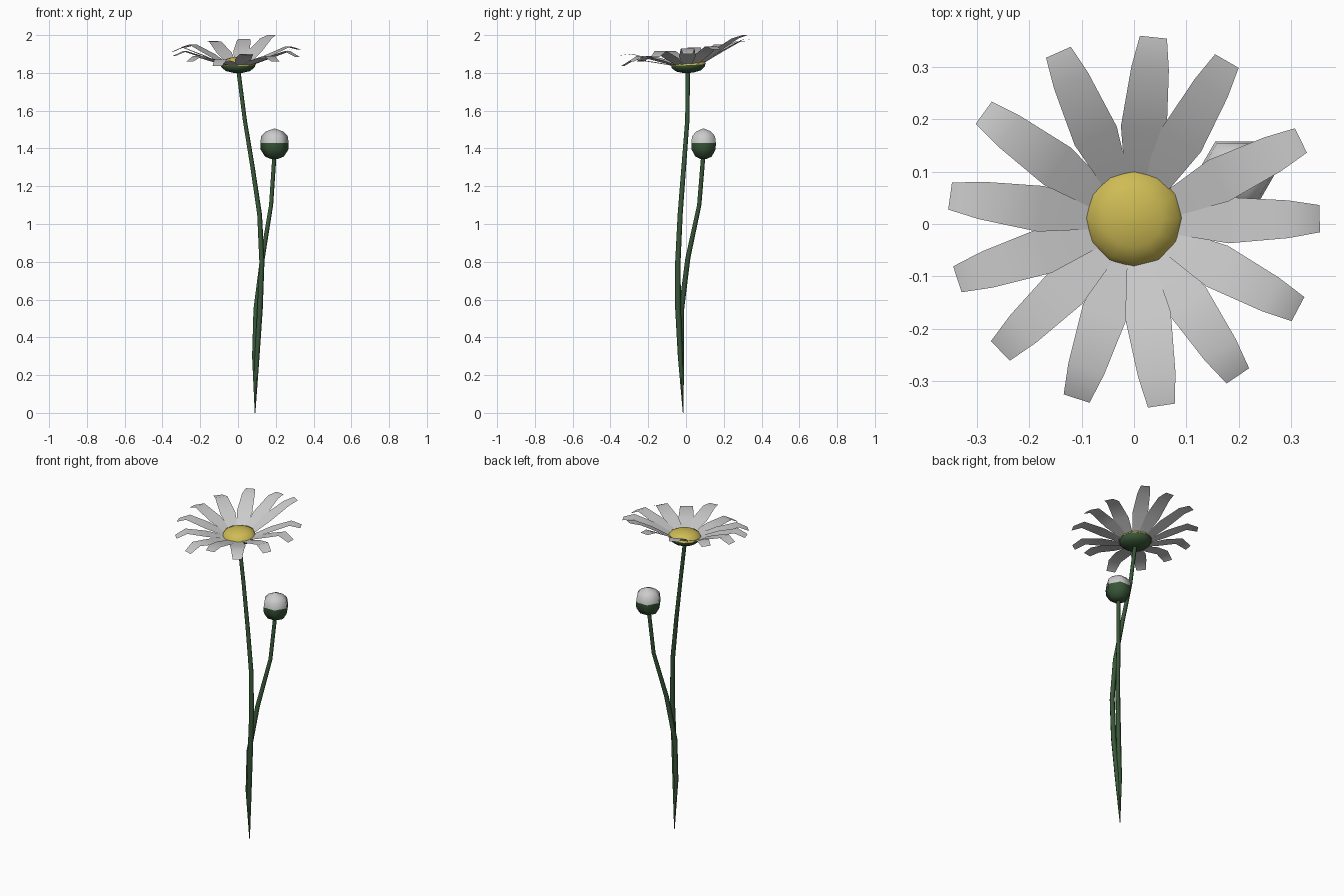
import bpy, bmesh, math
from mathutils import Vector, Matrix

if "Cube" in bpy.data.objects:
    bpy.data.objects.remove(bpy.data.objects["Cube"])


def material(name, col):
    m = bpy.data.materials.new(name)
    m.diffuse_color = (*col, 1)
    m.use_nodes = True
    m.node_tree.nodes["Principled BSDF"].inputs["Base Color"].default_value = m.diffuse_color
    return m


GREEN = material("green", (0.04, 0.095, 0.04))
YELLOW = material("yellow", (0.62, 0.50, 0.09))
WHITE = material("white", (0.65, 0.65, 0.65))


def finish(bm, name, mat, angle=60):
    me = bpy.data.meshes.new(name)
    bm.to_mesh(me)
    bm.free()
    ob = bpy.data.objects.new(name, me)
    bpy.context.collection.objects.link(ob)
    me.materials.append(mat)
    bpy.ops.object.select_all(action='DESELECT')
    ob.select_set(True)
    bpy.context.view_layer.objects.active = ob
    bpy.ops.object.shade_smooth_by_angle(angle=math.radians(angle))
    return ob


def skin(bm, rings, cap_start=True, cap_end=True):
    n = len(rings[0])
    for a, b in zip(rings, rings[1:]):
        for i in range(n):
            j = (i + 1) % n
            bm.faces.new((a[i], a[j], b[j], b[i]))
    if cap_start:
        bm.faces.new(rings[0][::-1])
    if cap_end:
        bm.faces.new(rings[-1])


def tube(name, path, sides=5):
    """path points: x, y, z, radius"""
    bm = bmesh.new()
    rings = []
    for x, y, z, r in path:
        rings.append([bm.verts.new((x + r * math.cos(i * math.tau / sides),
                                    y + r * math.sin(i * math.tau / sides), z))
                      for i in range(sides)])
    skin(bm, rings)
    return finish(bm, name, GREEN, 80)


def lathe(name, profile, sides, matrix, mat, caps=(True, True)):
    """profile points: radius, height"""
    bm = bmesh.new()
    rings = [[bm.verts.new(matrix @ Vector((r * math.cos(i * math.tau / sides),
                                            r * math.sin(i * math.tau / sides), h)))
              for i in range(sides)] for r, h in profile]
    skin(bm, rings, *caps)
    return finish(bm, name, mat)


# stems
tube("main_stem", [(0.09, -0.015, 0.0, 0.002), (0.10, -0.03, 0.3, 0.014),
                   (0.115, -0.042, 0.55, 0.016), (0.125, -0.043, 0.8, 0.015),
                   (0.113, -0.031, 1.05, 0.014), (0.076, -0.012, 1.3, 0.013),
                   (0.035, 0.007, 1.55, 0.012), (0.0, 0.01, 1.82, 0.012)])
tube("bud_stem", [(0.09, -0.015, 0.0, 0.002), (0.086, -0.024, 0.3, 0.014),
                  (0.094, -0.024, 0.55, 0.015), (0.128, 0.01, 0.82, 0.014),
                  (0.174, 0.07, 1.1, 0.012), (0.192, 0.092, 1.37, 0.012)])

# bud: green cup below, pale closed petals above
bud = Matrix.Translation((0.193, 0.093, 0))
lathe("bud_cup", [(0.02, 1.345), (0.05, 1.357), (0.074, 1.395), (0.075, 1.43)], 6, bud,
      GREEN, (True, False))
lathe("bud_top", [(0.075, 1.43), (0.07, 1.465), (0.045, 1.49), (0.004, 1.505)], 6, bud,
      WHITE, (False, True))

# flower head, tilted slightly towards the front
head = Matrix.Translation((0, 0.012, 1.835)) @ Matrix.Rotation(math.radians(3), 4, 'X')
lathe("flower_base", [(0.025, -0.035), (0.065, -0.025), (0.09, -0.003), (0.088, 0.01)],
      12, head, GREEN)
lathe("flower_centre", [(0.095, 0.006), (0.085, 0.027), (0.055, 0.042), (0.022, 0.049),
                        (0.002, 0.05)], 12, head, YELLOW, (False, True))

# petals: direction, height of the bend, height of the tip
petals = [(84, 1.975, 1.98), (60, 1.982, 2.0), (26, 1.94, 1.925), (1, 1.93, 1.90),
          (-28, 1.915, 1.885), (-56, 1.89, 1.86), (-81.5, 1.90, 1.893),
          (-108, 1.872, 1.837), (-136, 1.89, 1.86), (-162, 1.915, 1.89),
          (172, 1.935, 1.91), (144, 1.95, 1.935), (114, 1.965, 1.97)]
bm = bmesh.new()
for a, bend, tip in petals:
    turn = Matrix.Translation((0, 0.004, 0)) @ Matrix.Rotation(math.radians(a), 4, 'Z')
    base = 1.836
    rows = [(0.06, base, 0.022), (0.18, base + 0.55 * (bend - base), 0.044),
            (0.295, bend, 0.036), (0.355, tip, 0.026)]
    strip = [[bm.verts.new(turn @ Vector((r, s * w, z))) for s in (-1, 1)]
             for r, z, w in rows]
    for p, q in zip(strip, strip[1:]):
        bm.faces.new((p[0], q[0], q[1], p[1]))
finish(bm, "petals", WHITE)
